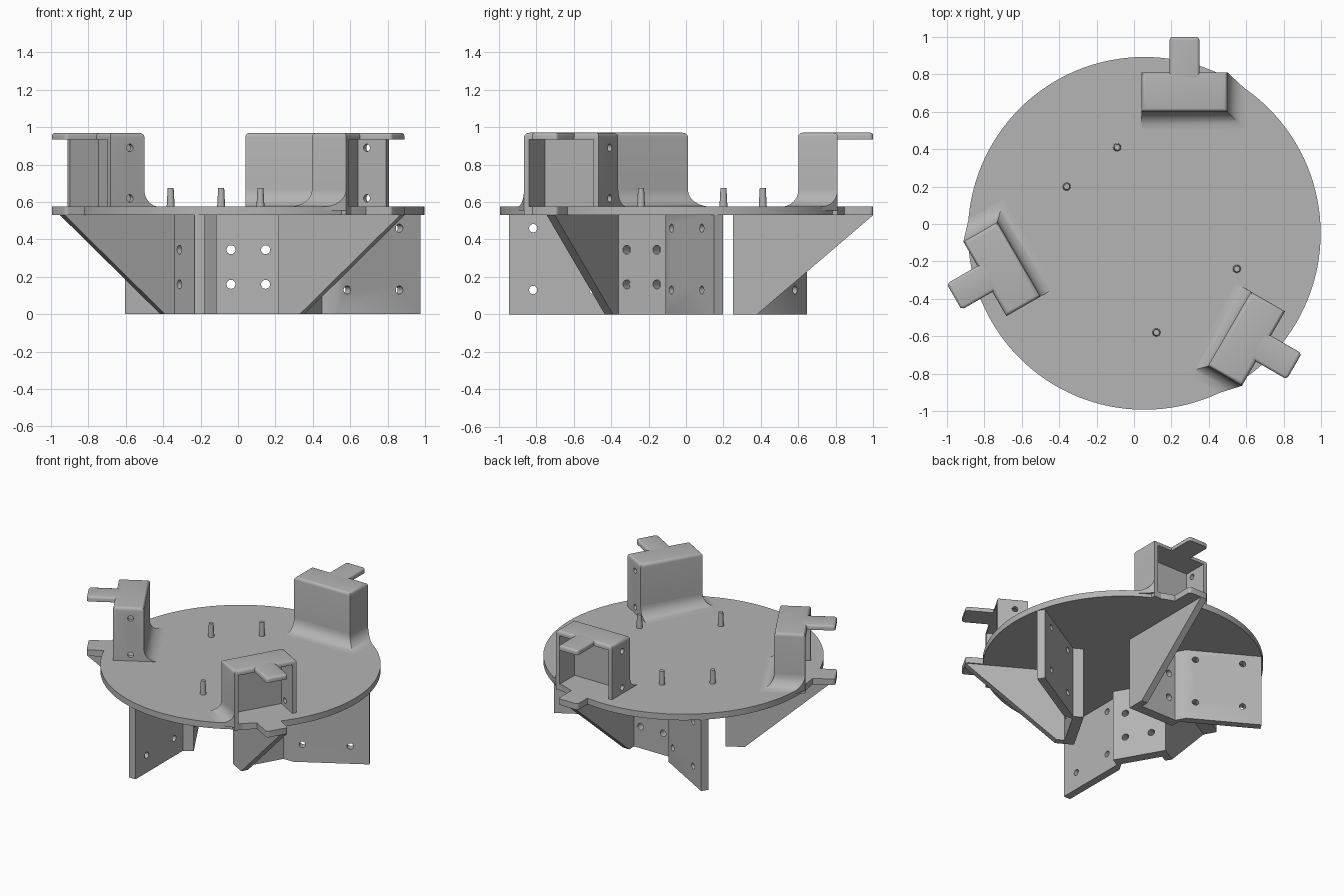
import bpy, bmesh, math
from mathutils import Matrix, Vector

cube = bpy.data.objects.get("Cube")
if cube:
    bpy.data.objects.remove(cube, do_unlink=True)

# Single grey plastic
grey = bpy.data.materials.new("light_grey_plastic")
grey.use_nodes = True
GREY = (0.46, 0.46, 0.46, 1)
grey.diffuse_color = GREY
grey.node_tree.nodes["Principled BSDF"].inputs["Base Color"].default_value = GREY

CENTRE = Vector((0.055, -0.05, 0))
DISC_R = 0.943
LOW, DECK, ROOF, TOP = 0.53, 0.575, 0.935, 0.97


def make(name, bm):
    bmesh.ops.recalc_face_normals(bm, faces=bm.faces)
    me = bpy.data.meshes.new(name)
    bm.to_mesh(me)
    bm.free()
    me.materials.append(grey)
    ob = bpy.data.objects.new(name, me)
    bpy.context.collection.objects.link(ob)
    ob.location = CENTRE
    return ob


def prism(points, offset):
    """Extrude a closed 3D outline along an offset."""
    bm = bmesh.new()
    face = bm.faces.new([bm.verts.new(p) for p in points])
    new = bmesh.ops.extrude_face_region(bm, geom=[face])["geom"]
    bmesh.ops.translate(bm, vec=offset, verts=[g for g in new if isinstance(g, bmesh.types.BMVert)])
    return bm


def box(u0, u1, v0, v1, z0, z1):
    return prism([(u0, v0, z0), (u1, v0, z0), (u1, v1, z0), (u0, v1, z0)], (0, 0, z1 - z0))


def bevel(bm, rule, width, segments=4):
    edges = [e for e in bm.edges if rule(e.verts[0].co, e.verts[1].co)]
    bmesh.ops.bevel(bm, geom=edges, offset=width, segments=segments, profile=0.5, affect="EDGES")
    return bm


def rod(r0, r1, depth, matrix, segments=24):
    bm = bmesh.new()
    bmesh.ops.create_cone(bm, cap_ends=True, segments=segments, radius1=r0, radius2=r1,
                          depth=depth, matrix=matrix)
    return bm


def hole(u, v, z, direction, radius, depth=0.16):
    turn = Vector(direction).to_track_quat("Z", "Y").to_matrix().to_4x4()
    return rod(radius, radius, depth, Matrix.Translation((u, v, z)) @ turn)


def cut(ob, cutters):
    """Subtract each cutter, bake the result and drop the cutters."""
    tools = [make("cutter", bm) for bm in cutters]
    for tool in tools:
        tool.hide_render = True
        mod = ob.modifiers.new("cut", "BOOLEAN")
        mod.operation = "DIFFERENCE"
        mod.solver = "EXACT"
        mod.object = tool
    bpy.context.view_layer.update()
    baked = bpy.data.meshes.new_from_object(ob.evaluated_get(bpy.context.evaluated_depsgraph_get()))
    ob.modifiers.clear()
    ob.data = baked
    for tool in tools:
        bpy.data.objects.remove(tool, do_unlink=True)


def smooth(ob):
    bpy.ops.object.select_all(action="DESELECT")
    ob.select_set(True)
    bpy.context.view_layer.objects.active = ob
    bpy.ops.object.shade_smooth_by_angle(angle=math.radians(32))


def is_top(a, b):
    return min(a.z, b.z) > TOP - 0.001


def is_tip_corner(a, b):
    return abs(a.z - b.z) > 0.01 and a.y > 1


# Round deck
disc = make("deck_disc", rod(DISC_R, DISC_R, DECK - LOW,
                             Matrix.Translation((0, 0, (LOW + DECK) / 2)), 128))
smooth(disc)

# Four tapered locating pegs
for i, (x, y) in enumerate([(-0.09, 0.41), (-0.36, 0.20), (0.55, -0.24), (0.12, -0.58)]):
    spot = Matrix.Translation(Vector((x, y, 0.62)) - CENTRE)
    smooth(make(f"deck_peg_{i + 1}", rod(0.022, 0.016, 0.11, spot, 16)))

# ---- One station, built facing +y, later turned into three ----
parts = []

# Hollow bracket, open on the outer side, holes in one side wall
U0, U1, V0, V1 = -0.015, 0.445, 0.65, 0.86
bracket = make("bracket_housing", bevel(box(U0, U1, V0, V1, LOW, TOP), is_top, 0.022))
cut(bracket, [box(U0 + 0.03, U1 - 0.03, V0 + 0.035, 1.0, DECK, ROOF)]
    + [hole(U0, 0.74, z, (1, 0, 0), 0.02, 0.12) for z in (0.62, 0.89)])
parts.append(bracket)

# Upper tab on the bracket and matching tab on the deck
tab = bevel(box(0.135, 0.295, V1 - 0.03, 1.05, ROOF, TOP), is_tip_corner, 0.02)
tab = bevel(tab, lambda a, b: is_top(a, b) and max(a.y, b.y) > V1, 0.015, 3)
parts.append(make("upper_tab", tab))
parts.append(make("deck_tab", bevel(box(0.135, 0.295, 0.8, 1.05, LOW, DECK), is_tip_corner, 0.02)))

# Concave fillet round the inner and one side wall
R = 0.09
section = [(0, DECK - 0.02), (R, DECK - 0.02)]
for k in range(9):
    a = math.radians(90) * k / 8
    section.append((R - R * math.sin(a), DECK + R - R * math.cos(a)))
path = [((U0, V0), (0, -1)), ((U1, V0), (1, -1)), ((U1, V1), (1, -0.93))]
bm = bmesh.new()
rings = [[bm.verts.new((p[0] + d[0] * o, p[1] + d[1] * o, z)) for o, z in section] for p, d in path]
for a, b in zip(rings, rings[1:]):
    for k in range(len(section)):
        n = (k + 1) % len(section)
        bm.faces.new([a[k], a[n], b[n], b[k]])
bm.faces.new(rings[0])
bm.faces.new(rings[-1])
parts.append(make("bracket_fillet", bm))

# Leg: mounting panel with an angled outer plate, drilled
outline = [(0.195, 0.30), (0.195, 0.372), (-0.146, 0.372), (-0.186, 0.441),
           (-0.633, 0.697), (-0.66, 0.65), (-0.18, 0.373), (-0.18, 0.30)]
leg = make("leg_panel", prism([(u, v, 0) for u, v in outline], (0, 0, LOW)))
drills = [hole(u, 0.336, z, (0, 1, 0), 0.024) for u in (-0.0925, 0.0925) for z in (0.16, 0.345)]
drills += [hole(u, v, z, (0.5, 0.866, 0), 0.022)
           for u, v in ((-0.239, 0.474), (-0.52, 0.632)) for z in (0.13, 0.46)]
cut(leg, drills)
parts.append(leg)

# Triangular gusset under the tab
side = [(0.372, 0), (0.43, 0), (1.05, LOW), (0.372, LOW)]
parts.append(make("leg_gusset", prism([(0.145, v, z) for v, z in side], (0.05, 0, 0))))

# Three stations around the deck
for part in parts:
    smooth(part)
    base = part.name
    for tag, angle in (("left", -120), ("right", 120)):
        twin = part.copy()
        twin.name = f"{base}_{tag}"
        twin.rotation_euler.z = math.radians(angle)
        bpy.context.collection.objects.link(twin)
    part.name = f"{base}_back"
